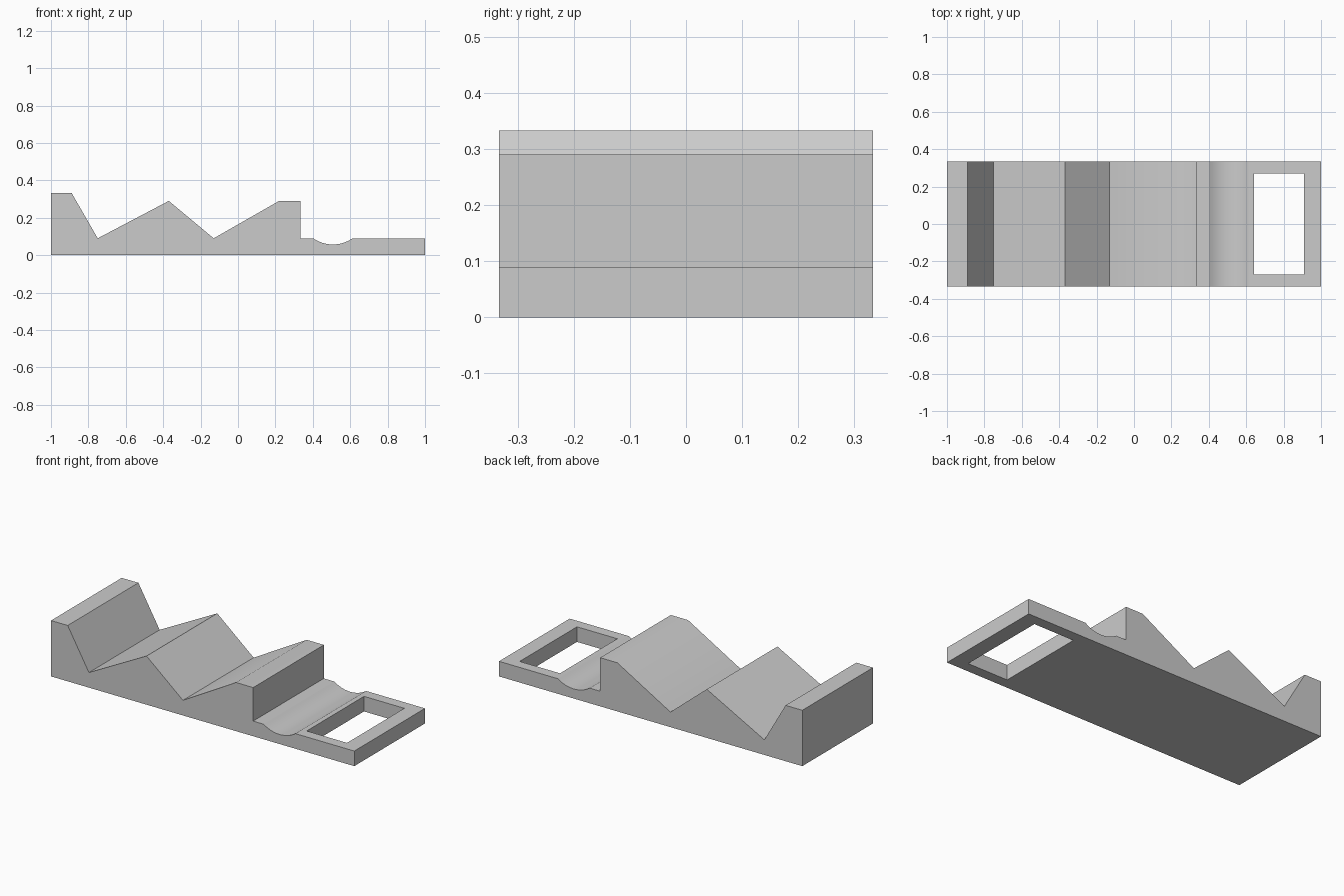
import bpy
import bmesh
from math import asin, sin, cos, radians

cube = bpy.data.objects.get("Cube")
if cube:
    bpy.data.objects.remove(cube, do_unlink=True)

HALF_DEPTH = 0.333
DECK = 0.09          # height of the thin deck and valley bottoms

grey = bpy.data.materials.new("plain grey")
grey.use_nodes = True
colour = (0.6, 0.6, 0.6, 1)
grey.diffuse_color = colour
grey.node_tree.nodes["Principled BSDF"].inputs["Base Color"].default_value = colour


def extrude_profile(name, points):
    """Extrude a closed x-z profile through the full depth."""
    bm = bmesh.new()
    face = bm.faces.new([bm.verts.new((x, -HALF_DEPTH, z)) for x, z in points])
    result = bmesh.ops.extrude_face_region(bm, geom=[face])
    verts = [v for v in result["geom"] if isinstance(v, bmesh.types.BMVert)]
    bmesh.ops.translate(bm, verts=verts, vec=(0, 2 * HALF_DEPTH, 0))
    bmesh.ops.recalc_face_normals(bm, faces=bm.faces)
    mesh = bpy.data.meshes.new(name)
    bm.to_mesh(mesh)
    bm.free()
    obj = bpy.data.objects.new(name, mesh)
    bpy.context.collection.objects.link(obj)
    mesh.materials.append(grey)
    return obj


def groove(x_centre, half_width, sag, steps=12):
    """Shallow circular dip in the deck, from left to right."""
    radius = (half_width ** 2 + sag ** 2) / (2 * sag)
    spread = asin(half_width / radius)
    angles = [spread * (2 * i / steps - 1) for i in range(steps + 1)]
    return [(x_centre + radius * sin(a), DECK - sag + radius * (1 - cos(a)))
            for a in angles]


# Stepped block: end wall, two sloping rests, step, groove and deck
profile = [(-1, 0), (-1, 0.333), (-0.89, 0.333), (-0.75, DECK),
           (-0.37, 0.29), (-0.13, DECK), (0.22, 0.29), (0.333, 0.29),
           (0.333, DECK)]
profile += groove(0.507, 0.105, 0.033)
profile += [(1, DECK), (1, 0)]
body = extrude_profile("stand_body", profile)

# Rectangular window through the deck
bpy.ops.mesh.primitive_cube_add(size=1, location=(0.775, 0, 0.05))
cutter = bpy.context.object
cutter.name = "window_cutter"
cutter.scale = (0.266, 0.54, 0.4)
cutter.data.materials.append(grey)
cutter.hide_render = True

bpy.ops.object.select_all(action="DESELECT")
body.select_set(True)
bpy.context.view_layer.objects.active = body
cut = body.modifiers.new("window", "BOOLEAN")
cut.operation = "DIFFERENCE"
cut.solver = "EXACT"
cut.object = cutter
bpy.ops.object.modifier_apply(modifier=cut.name)
bpy.data.objects.remove(cutter, do_unlink=True)

bpy.ops.object.shade_smooth_by_angle(angle=radians(30))
